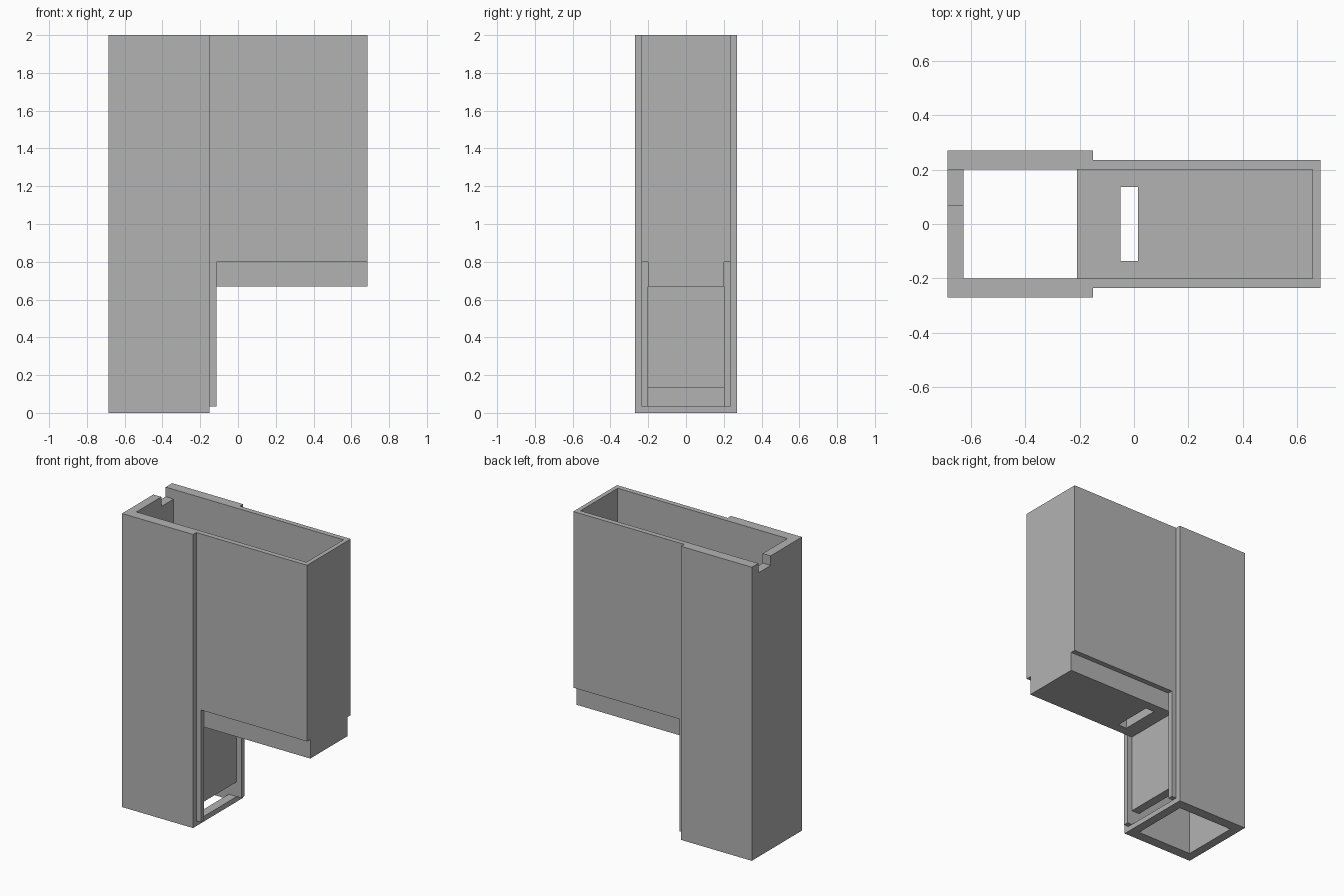
import bpy
from mathutils import Vector

cube = bpy.data.objects.get("Cube")
if cube:
    bpy.data.objects.remove(cube, do_unlink=True)

grey = bpy.data.materials.new("plain_grey")
grey.use_nodes = True
colour = (0.45, 0.45, 0.45, 1)
grey.diffuse_color = colour
grey.node_tree.nodes["Principled BSDF"].inputs["Base Color"].default_value = colour


def block(name, x, y, z):
    """Box spanning the given (low, high) ranges."""
    lo, hi = Vector((x[0], y[0], z[0])), Vector((x[1], y[1], z[1]))
    bpy.ops.mesh.primitive_cube_add(size=1)
    ob = bpy.context.object
    ob.name = name
    for v in ob.data.vertices:
        v.co = (lo + hi) / 2 + v.co * (hi - lo)
    ob.data.materials.append(grey)
    return ob


def sides(half):
    return (-half, half)


def combine(base, others, operation):
    """Boolean the helpers into the base, then drop them."""
    for other in others:
        other.hide_render = True
        mod = base.modifiers.new(other.name, 'BOOLEAN')
        mod.operation = operation
        mod.solver = 'EXACT'
        mod.object = other
    graph = bpy.context.evaluated_depsgraph_get()
    mesh = bpy.data.meshes.new_from_object(base.evaluated_get(graph))
    base.modifiers.clear()
    base.data = mesh
    for other in others:
        bpy.data.objects.remove(other, do_unlink=True)


LEFT, RIGHT = -0.685, 0.685
STEP, RIM = -0.15, -0.115      # tower face and rim face
INNER, FLOOR = 0.2, 0.8        # cavity half width and floor height

# Narrower side box, its rim running down the tower
side_box = block("side_box", (-0.3, RIGHT), sides(0.235), (0.035, 2))
under_space = block("under_space", (RIM, 1), sides(0.5), (-0.1, 0.67))
panel_recess = block("panel_recess", (STEP, 0), sides(INNER), (-0.1, 0.67))
ledges = [block("ledge_cut", (RIM, 1), y, (0.5, FLOOR))
          for y in ((INNER, 0.5), (-0.5, -INNER))]
combine(side_box, [under_space, panel_recess] + ledges, 'DIFFERENCE')

# Tall tower joined to the box
housing = block("hollow_housing", (LEFT, STEP), sides(0.27), (0, 2))
combine(housing, [side_box], 'UNION')

# Cavities, floor slot, bottom doorway and top notch
cuts = [
    block("shaft", (-0.625, -0.21), sides(INNER), (-0.1, 2.1)),
    block("box_cavity", (-0.4, 0.655), sides(INNER), (FLOOR, 2.1)),
    block("floor_slot", (-0.05, 0.015), sides(0.135), (0.5, 1)),
    block("low_doorway", (-0.4, -0.1), sides(INNER), (0.035, 0.135)),
    block("top_notch", (-0.8, -0.5), (0.067, INNER), (1.935, 2.1)),
]
combine(housing, cuts, 'DIFFERENCE')
